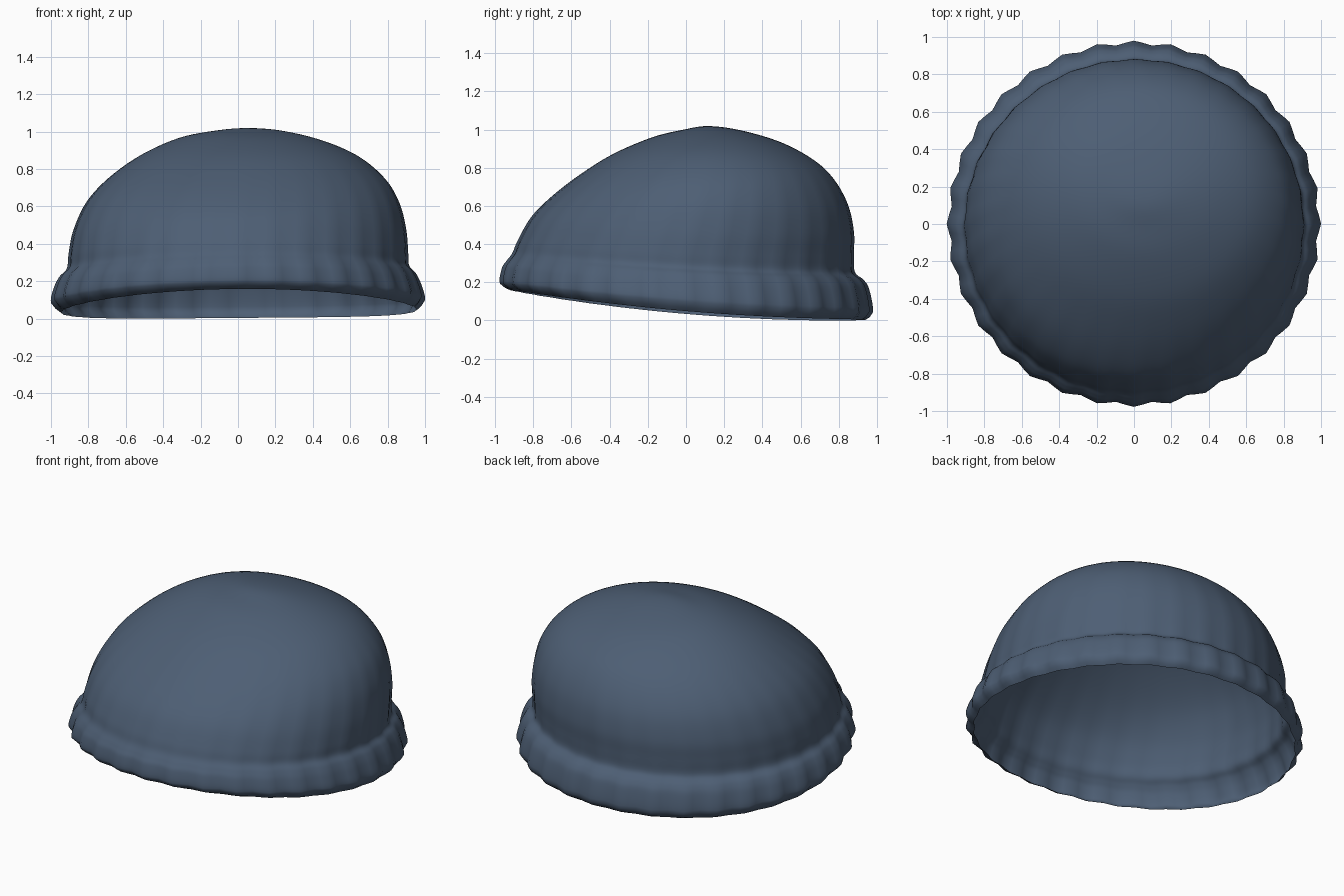
import bpy
import bmesh
from math import cos, sin, pi, radians

cube = bpy.data.objects.get("Cube")
if cube:
    bpy.data.objects.remove(cube, do_unlink=True)

SEGMENTS = 128
RIBS = 32
STEPS = 5

# Slate blue knit material
knit = bpy.data.materials.new("slate_blue_knit")
knit.use_nodes = True
colour = (0.075, 0.113, 0.175, 1)
knit.diffuse_color = colour
knit.node_tree.nodes["Principled BSDF"].inputs["Base Color"].default_value = colour

# Tilted rings from lip to crown: right x,z / left x,z / front y,z / back y,z
# The last number is the depth of the knitted ribs
rings = [
    (-.95, .03, .96, .045, -.92, .155, .94, 0, .01),     # lip
    (-1, .08, 1, .095, -.975, .19, .98, .04, .022),      # cuff edge
    (-.985, .16, .98, .18, -.965, .27, .96, .16, .02),   # cuff
    (-.955, .22, .95, .24, -.94, .31, .93, .21, .016),   # cuff top
    (-.915, .265, .915, .28, -.91, .35, .885, .25, .012),  # neck
    (-.905, .35, .91, .35, -.88, .42, .88, .34, .008),   # dome
    (-.88, .47, .9, .47, -.81, .54, .88, .46, .006),
    (-.81, .62, .865, .61, -.7, .65, .85, .6, .004),
    (-.69, .75, .79, .74, -.55, .765, .78, .73, .002),
    (-.52, .87, .65, .86, -.38, .87, .68, .83, 0),
    (-.32, .96, .46, .945, -.18, .955, .51, .925, 0),
    (-.13, 1, .24, 1, -.02, .995, .3, .99, 0),
    (.05, 1.015, .05, 1.015, .12, 1.015, .12, 1.015, 0),  # crown tip
]


def spline(p, q, r, s, t):
    """Smooth blend from q to r."""
    return tuple(b + t / 2 * (c - a + t * (2*a - 5*b + 4*c - d
                 + t * (3 * (b - c) + d - a)))
                 for a, b, c, d in zip(p, q, r, s))


def ring_point(ring, angle):
    """Point on a tilted, ribbed oval through its four extreme points."""
    xr, zr, xl, zl, yf, zf, yb, zb, depth = ring
    c, s = cos(angle), sin(angle)
    rib = 1 - depth * (1 - cos(RIBS * angle)) / 2
    x = (xl + xr) / 2 + (xl - xr) / 2 * c * rib
    y = (yb + yf) / 2 + (yb - yf) / 2 * s * rib
    z = ((zl + zr) * c * c + (zb + zf) * s * s
         + (zl - zr) * c + (zb - zf) * s) / 2
    return x, y, z


# Refine the rings; the one past the tip mirrors the last one before it
before = rings[-2]
beyond = before[2:4] + before[:2] + before[6:8] + before[4:6] + before[8:]
guide = [rings[0]] + rings + [beyond]
levels = []
for i in range(len(rings) - 1):
    steps = 2 if i == 0 else STEPS
    levels += [spline(*guide[i:i + 4], k / steps) for k in range(steps)]

# Hat shell, open underneath
bm = bmesh.new()
loops = [[bm.verts.new(ring_point(level, 2 * pi * j / SEGMENTS))
          for j in range(SEGMENTS)] for level in levels]
for low, high in zip(loops, loops[1:]):
    for j in range(SEGMENTS):
        k = (j + 1) % SEGMENTS
        bm.faces.new((low[j], low[k], high[k], high[j]))
tip = bm.verts.new(ring_point(rings[-1], 0))
for j in range(SEGMENTS):
    bm.faces.new((loops[-1][j], loops[-1][(j + 1) % SEGMENTS], tip))

# Rest the lowest point on the ground
floor = min(v.co.z for v in bm.verts)
bmesh.ops.translate(bm, verts=bm.verts, vec=(0, 0, -floor))

mesh = bpy.data.meshes.new("knit_cap")
bm.to_mesh(mesh)
bm.free()
mesh.materials.append(knit)
cap = bpy.data.objects.new("knit_cap", mesh)
bpy.context.collection.objects.link(cap)

bpy.ops.object.select_all(action='DESELECT')
cap.select_set(True)
bpy.context.view_layer.objects.active = cap
bpy.ops.object.shade_smooth_by_angle(angle=radians(50))
